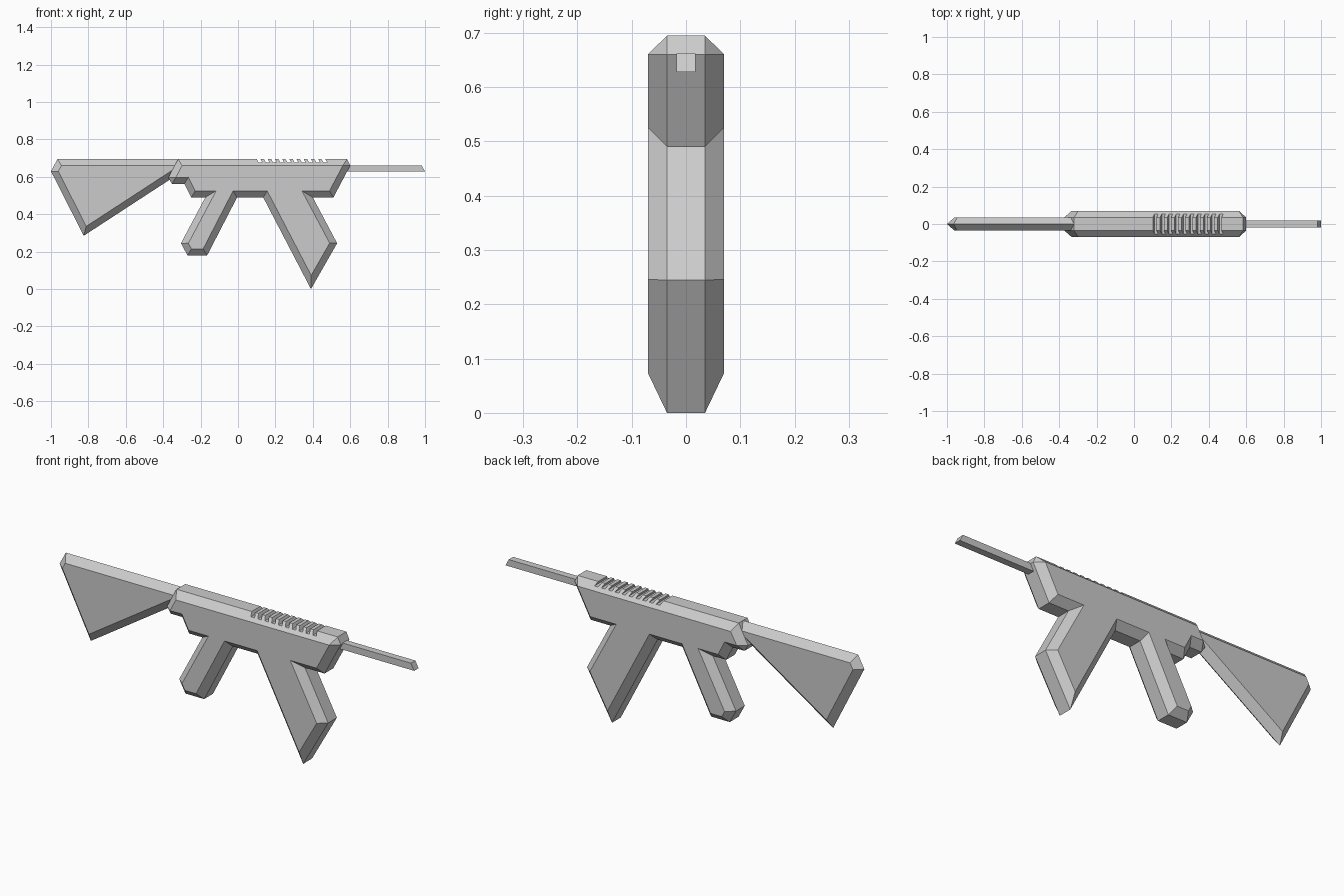
import bpy, bmesh
from mathutils import Vector

if "Cube" in bpy.data.objects:
    bpy.data.objects.remove(bpy.data.objects["Cube"])

BEVEL = 0.035


def new_object(name, bm):
    bmesh.ops.recalc_face_normals(bm, faces=bm.faces)
    mesh = bpy.data.meshes.new(name)
    bm.to_mesh(mesh)
    bm.free()
    obj = bpy.data.objects.new(name, mesh)
    bpy.context.collection.objects.link(obj)
    return obj


def inset(points, d):
    """Mitred inward offset of a clockwise outline."""
    pts = [Vector(p) for p in points]
    result = []
    for i, p in enumerate(pts):
        a = (p - pts[i - 1]).normalized()
        b = (pts[(i + 1) % len(pts)] - p).normalized()
        na, nb = Vector((a.y, -a.x)), Vector((b.y, -b.x))
        result.append(p + (na + nb) * d / (1 + na.dot(nb)))
    return result


def loft(bm, rings):
    """Skin a list of (outline, y) rings and cap both ends."""
    loops = [[bm.verts.new((p[0], y, p[1])) for p in outline] for outline, y in rings]
    n = len(loops[0])
    for r, s in zip(loops, loops[1:]):
        for i in range(n):
            j = (i + 1) % n
            bm.faces.new((r[i], r[j], s[j], s[i]))
    bm.faces.new(loops[0])
    bm.faces.new(loops[-1][::-1])


def bevelled_plate(name, outline, core):
    """Flat plate whose rim is chamfered at 45 degrees; core is half rim width."""
    inner = inset(outline, BEVEL)
    rings = [(inner, -core - BEVEL), (outline, -core)]
    if core:
        rings.append((outline, core))
    rings.append((inner, core + BEVEL))
    bm = bmesh.new()
    loft(bm, rings)
    bmesh.ops.remove_doubles(bm, verts=bm.verts, dist=0.007)
    return new_object(name, bm)


# Receiver with grip and magazine in one silhouette
body = bevelled_plate("body", [
    (-0.32, 0.695), (0.583, 0.695), (0.60, 0.66), (0.51, 0.49),
    (0.40, 0.49), (0.53, 0.245), (0.39, 0.0), (0.135, 0.49),
    (-0.005, 0.49), (-0.165, 0.18), (-0.27, 0.18), (-0.305, 0.245),
    (-0.175, 0.49), (-0.25, 0.49), (-0.287, 0.563), (-0.353, 0.563),
    (-0.373, 0.595)], BEVEL)

# Stock with a sharp central ridge, tapering into the body
bevelled_plate("stock", [
    (-0.965, 0.695), (-0.196, 0.695), (-0.825, 0.285), (-1.0, 0.63)], 0)

# Square barrel with slanted tip
bm = bmesh.new()
tip = [(0.55, 0.662), (0.982, 0.662), (1.0, 0.628), (0.55, 0.628)]
loft(bm, [(tip, -0.0175), (tip, 0.0175)])
new_object("barrel", bm)

# Slanted cooling slots across the top
bm = bmesh.new()
for k in range(10):
    x = 0.10 + k * 0.0385
    slot = [(x - 0.012, 0.72), (x + 0.008, 0.72), (x + 0.03, 0.677), (x + 0.01, 0.677)]
    loft(bm, [(slot, -0.1), (slot, 0.1)])
cutter = new_object("slot_cutter", bm)
cutter.hide_render = True
cutter.hide_viewport = True
cutter.display_type = 'WIRE'
mod = body.modifiers.new("slots", 'BOOLEAN')
mod.operation = 'DIFFERENCE'
mod.solver = 'EXACT'
mod.object = cutter
